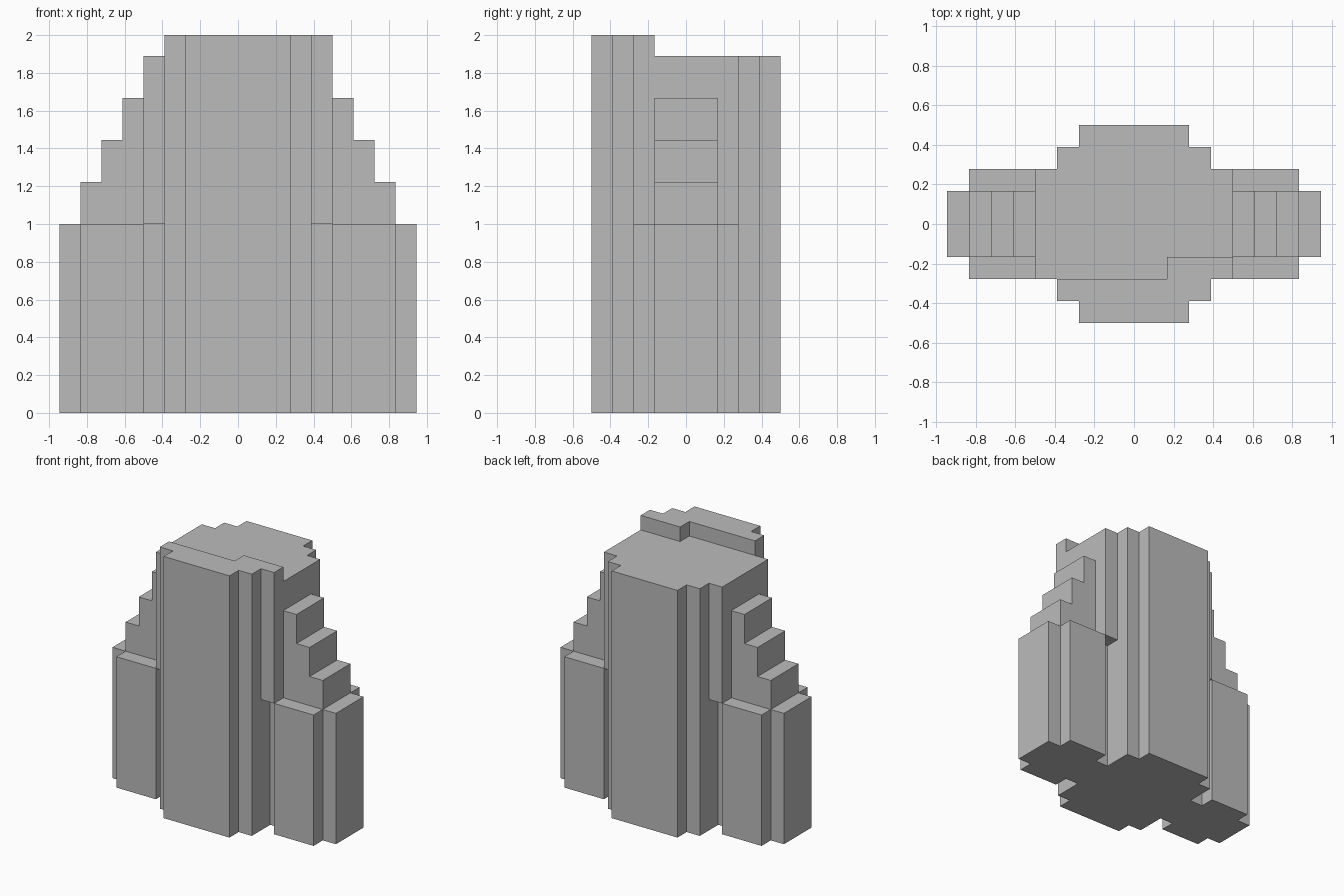
import bpy
import bmesh
from mathutils import Vector

if "Cube" in bpy.data.objects:
    bpy.data.objects.remove(bpy.data.objects["Cube"], do_unlink=True)

U = 1 / 9  # one block

stone = bpy.data.materials.new("stone_grey")
stone.use_nodes = True
stone.diffuse_color = (0.5, 0.5, 0.5, 1)
stone.node_tree.nodes["Principled BSDF"].inputs["Base Color"].default_value = (0.5, 0.5, 0.5, 1)


def prism(name, points, low, high, upright=False):
    """Extrude an outline in block units: along z, or along y when upright."""
    def place(a, b, d):
        return Vector((a, d, b) if upright else (a, b, d)) * U
    bm = bmesh.new()
    face = bm.faces.new([bm.verts.new(place(a, b, low)) for a, b in points])
    grown = bmesh.ops.extrude_face_region(bm, geom=[face], use_keep_orig=True)
    moved = [v for v in grown["geom"] if isinstance(v, bmesh.types.BMVert)]
    bmesh.ops.translate(bm, verts=moved, vec=place(0, 0, high - low))
    bmesh.ops.recalc_face_normals(bm, faces=bm.faces)
    mesh = bpy.data.meshes.new(name)
    bm.to_mesh(mesh)
    bm.free()
    mesh.materials.append(stone)
    obj = bpy.data.objects.new(name, mesh)
    bpy.context.collection.objects.link(obj)
    return obj


def round_outline(quarter, cx=0):
    """Mirror a quarter outline, running from the x side to the y side, into a full ring."""
    back = quarter + [(-x, y) for x, y in reversed(quarter)]
    ring = back + [(-x, -y) for x, y in back]
    return [(x + cx, y) for x, y in ring]


# Central column: narrower shaft below, wider above the wings
shaft = [(3.5, 3.5), (2.5, 3.5), (2.5, 4.5)]
prism("column_base", round_outline(shaft), 0, 9)
prism("column_upper", round_outline([(4.5, 2.5), (3.5, 2.5)] + shaft), 9, 17)

# Raised front part of the top
rim = [(-2.5, -4.5), (2.5, -4.5), (2.5, -3.5), (3.5, -3.5), (3.5, -2.5), (4.5, -2.5),
       (4.5, -1.5), (1.5, -1.5), (1.5, -2.5), (-3.5, -2.5), (-3.5, -3.5), (-2.5, -3.5)]
prism("top_rim", rim, 17, 18)

# Side pillars and the stepped buttresses on them
steps = [(4.5, 9), (7.5, 9)]
for i in range(3):
    steps += [(7.5 - i, 11 + 2 * i), (6.5 - i, 11 + 2 * i)]
steps.pop()
steps.append((4.5, 15))
for side, s in (("left", 1), ("right", -1)):
    prism(side + "_pillar", round_outline([(2.5, 1.5), (1.5, 1.5), (1.5, 2.5)], 6 * s), 0, 9)
    prism(side + "_buttress", [(x * s, z) for x, z in steps], -1.5, 1.5, upright=True)
